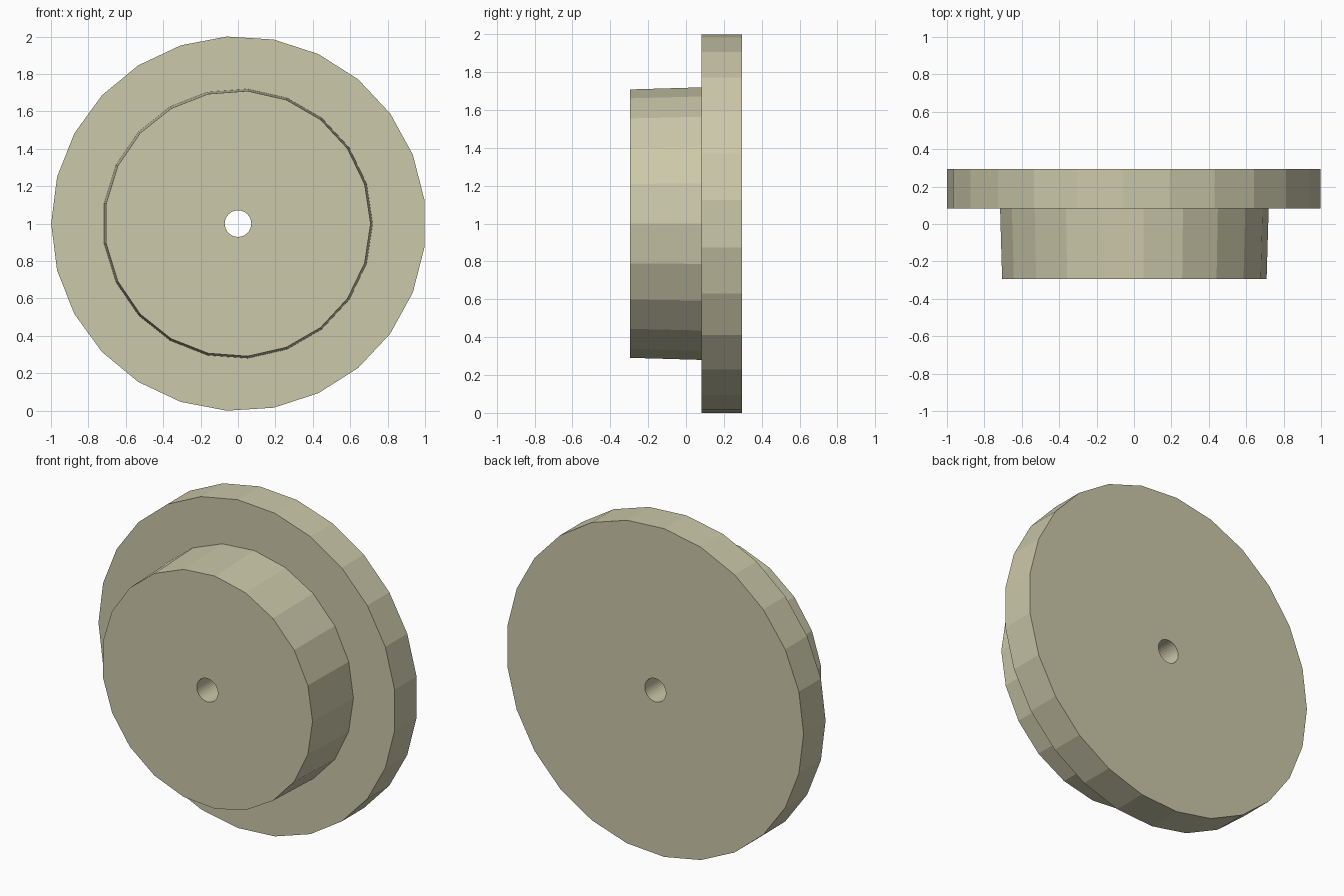
import bpy, bmesh, math

if "Cube" in bpy.data.objects:
    bpy.data.objects.remove(bpy.data.objects["Cube"])


def disc(name, sides, start, x, y_front, y_back, r_front, r_back):
    """Faceted disc with its axis along y, first corner at angle start."""
    bm = bmesh.new()
    rings = []
    for y, r in ((y_front, r_front), (y_back, r_back)):
        ring = []
        for i in range(sides):
            a = start + 2 * math.pi * i / sides
            ring.append(bm.verts.new((x + r * math.cos(a), y, 1 + r * math.sin(a))))
        rings.append(ring)
    front, back = rings
    bm.faces.new(front)
    bm.faces.new(back[::-1])
    for i in range(sides):
        j = (i + 1) % sides
        bm.faces.new((front[i], back[i], back[j], front[j]))
    bmesh.ops.recalc_face_normals(bm, faces=bm.faces)
    mesh = bpy.data.meshes.new(name)
    bm.to_mesh(mesh)
    bm.free()
    obj = bpy.data.objects.new(name, mesh)
    bpy.context.collection.objects.link(obj)
    return obj


def apply_boolean(target, tool, operation):
    mod = target.modifiers.new(operation.lower(), 'BOOLEAN')
    mod.operation = operation
    mod.solver = 'EXACT'
    mod.object = tool
    bpy.context.view_layer.objects.active = target
    bpy.ops.object.modifier_apply(modifier=mod.name)
    bpy.data.objects.remove(tool, do_unlink=True)


# wide 25-sided rim at the back
wheel = disc("flanged_wheel", 25, math.pi, 0.003, 0.083, 0.295, 1.002, 1.002)

# tapered 21-sided tread, sunk slightly into the rim
tread = disc("tread", 21, 0, -0.002, -0.295, 0.133, 0.711, 0.7235)
apply_boolean(wheel, tread, 'UNION')

# axle hole through the middle
bore = disc("axle_hole", 32, 0, 0, -0.6, 0.6, 0.071, 0.071)
apply_boolean(wheel, bore, 'DIFFERENCE')

# soft yellow-grey paint
paint = bpy.data.materials.new("khaki")
paint.diffuse_color = (0.60, 0.58, 0.40, 1)
paint.use_nodes = True
paint.node_tree.nodes["Principled BSDF"].inputs["Base Color"].default_value = paint.diffuse_color
wheel.data.materials.clear()
wheel.data.materials.append(paint)
